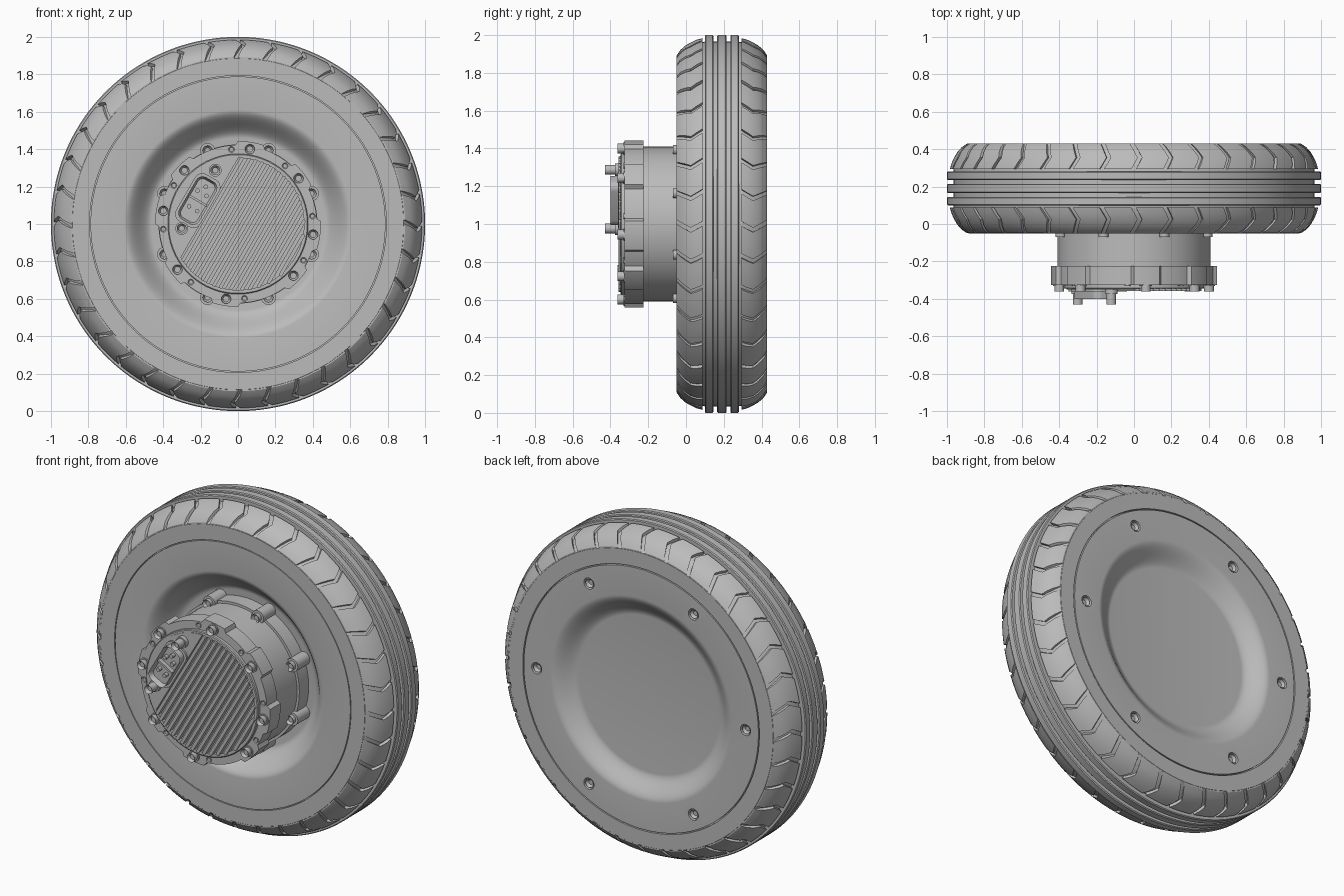
import bpy
import bmesh
from math import sin, cos, radians, pi, sqrt, hypot, atan2

if "Cube" in bpy.data.objects:
    bpy.data.objects.remove(bpy.data.objects["Cube"])

CZ = 1.0      # axle height
MID = 0.19    # tyre centre plane along y
U = radians(60)   # slant of the cooling fins and connector

grey = bpy.data.materials.new("plain grey")
grey.use_nodes = True
COLOUR = (0.5, 0.5, 0.5, 1.0)
grey.diffuse_color = COLOUR
for node in grey.node_tree.nodes:
    if node.type == 'BSDF_PRINCIPLED':
        node.inputs["Base Color"].default_value = COLOUR
        node.inputs["Roughness"].default_value = 0.6

parts = []


def finish(bm, name):
    mesh = bpy.data.meshes.new(name)
    bm.to_mesh(mesh)
    bm.free()
    obj = bpy.data.objects.new(name, mesh)
    mesh.materials.append(grey)
    bpy.context.collection.objects.link(obj)
    parts.append(obj)
    return obj


def lathe(name, profile, steps=144):
    """Turn a closed (radius, y) profile around the axle."""
    bm = bmesh.new()
    verts = [bm.verts.new((r, y, CZ)) for r, y in profile]
    edges = [bm.edges.new((verts[i], verts[(i + 1) % len(verts)])) for i in range(len(verts))
             if profile[i][0] + profile[(i + 1) % len(verts)][0] > 0]
    bmesh.ops.spin(bm, geom=verts + edges, cent=(0, 0, CZ), axis=(0, 1, 0),
                   angle=2 * pi, steps=steps)
    bmesh.ops.remove_doubles(bm, verts=bm.verts, dist=0.0002)
    bmesh.ops.recalc_face_normals(bm, faces=bm.faces)
    return finish(bm, name)


def add_prism(bm, outline, y0, y1, rim=0, depth=0):
    """Extrude an (x, z) outline along y; optionally sink the inside of one end."""
    a = [bm.verts.new((x, y0, CZ + z)) for x, z in outline]
    b = [bm.verts.new((x, y1, CZ + z)) for x, z in outline]
    n = len(a)
    front = bm.faces.new(a)
    faces = [front, bm.faces.new(b)]
    faces += [bm.faces.new((a[i], a[(i + 1) % n], b[(i + 1) % n], b[i])) for i in range(n)]
    bmesh.ops.recalc_face_normals(bm, faces=faces)
    if rim:
        bmesh.ops.inset_region(bm, faces=[front], thickness=rim)
        for v in front.verts:
            v.co.y += depth if y1 > y0 else -depth


def prism(name, outline, y0, y1, rim=0, depth=0):
    bm = bmesh.new()
    add_prism(bm, outline, y0, y1, rim, depth)
    return finish(bm, name)


def circle(x, z, r, n=24):
    return [(x + r * cos(2 * pi * i / n), z + r * sin(2 * pi * i / n)) for i in range(n)]


def polar(r, deg):
    return r * cos(radians(deg)), r * sin(radians(deg))


def slanted(cx, cz, along, across):
    """Point in the slanted frame: along the fins, then across them."""
    return cx + along * cos(U) + across * sin(U), cz + along * sin(U) - across * cos(U)


def round_rect(cx, cz, length, width, r):
    pts = []
    for q, (sx, sy) in enumerate([(1, 1), (-1, 1), (-1, -1), (1, -1)]):
        for i in range(6):
            t = pi / 2 * (q + i / 5)
            pts.append(slanted(cx, cz, sx * (length / 2 - r) + r * cos(t),
                               sy * (width / 2 - r) + r * sin(t)))
    return pts


# Tyre carcass with three centre ribs
half = [(0.72, -0.03), (0.793, -0.03), (0.793, -0.05), (0.885, -0.05), (0.905, -0.03),
        (0.937, 0.01), (0.955, 0.05), (0.963, 0.08), (0.965, 0.10)]
ribs = []
for y0, y1 in [(0.10, 0.145), (0.165, 0.215), (0.235, 0.28)]:
    ribs += [(0.965, y0), (0.995, y0), (1.0, y0 + 0.005), (1.0, y1 - 0.005), (0.995, y1), (0.965, y1)]
lathe("tyre", half[:-1] + ribs + [(r, 2 * MID - y) for r, y in reversed(half[:-1])])

# Chevron shoulder tread blocks: y, outer radius, inner radius, angular shift
section = [(-0.049, 0.893, 0.87, 0.0), (-0.03, 0.921, 0.89, 0.014), (-0.003, 0.945, 0.91, 0.030),
           (0.025, 0.961, 0.93, 0.045), (0.055, 0.975, 0.94, 0.029), (0.087, 0.984, 0.95, 0.010)]
COUNT, SUB = 36, 4
bm = bmesh.new()
for side in (0, 1):
    for k in range(COUNT):
        rows = []
        for y, outer, inner, shift in section:
            y = 2 * MID - y if side else y
            ring = []
            for r, order in ((outer, range(SUB + 1)), (inner, range(SUB, -1, -1))):
                for j in order:
                    t = 2 * pi * k / COUNT + shift + radians(8.6) * j / SUB
                    ring.append(bm.verts.new((r * sin(t), y, CZ + r * cos(t))))
            rows.append(ring)
        n = len(rows[0])
        for p, q in zip(rows, rows[1:]):
            for j in range(n):
                bm.faces.new((p[j], p[(j + 1) % n], q[(j + 1) % n], q[j]))
        bm.faces.new(rows[0])
        bm.faces.new(rows[-1])
bmesh.ops.recalc_face_normals(bm, faces=bm.faces)
finish(bm, "tread_blocks")


# Dished wheel disc, front and back
def dish(r0, r1, y0, y1, steps=14):
    return [(r0 + (r1 - r0) * s, y0 + (y1 - y0) * s * s * (3 - 2 * s))
            for s in (i / steps for i in range(steps + 1))]


front = [(0.80, -0.025), (0.788, -0.025), (0.788, -0.05)] + dish(0.61, 0.46, -0.05, 0.07)
back = [(0.80, 0.405), (0.786, 0.405), (0.786, 0.43)] + dish(0.61, 0.47, 0.43, 0.355)
disc = lathe("wheel_disc", front + [(0, 0.07), (0, 0.355)] + back[::-1])

# Six recessed screws in the back face
bm = bmesh.new()
for k in range(6):
    add_prism(bm, circle(*polar(0.70, 60 * k), 0.034), 0.46, 0.40)
cutter = finish(bm, "screw_hole_cutter")
cutter.hide_render = True
mod = disc.modifiers.new("screw holes", 'BOOLEAN')
mod.operation = 'DIFFERENCE'
mod.solver = 'EXACT'
mod.object = cutter
bpy.context.view_layer.objects.active = disc
bpy.ops.object.modifier_apply(modifier=mod.name)
parts.remove(cutter)
bpy.data.objects.remove(cutter)
for k in range(6):
    prism(f"back_screw_{k + 1}", circle(*polar(0.70, 60 * k), 0.026), 0.424, 0.395, 0.012, 0.015)

# Motor housing with rear lugs and their bolts
lathe("motor_housing", [(0, 0.08), (0.41, 0.08), (0.41, -0.23), (0, -0.23)], 96)
lathe("rear_flange", [(0.30, 0.08), (0.425, 0.08), (0.425, -0.02), (0.30, -0.02)], 96)
for k in range(8):
    x, z = polar(0.425, 22.5 + 45 * k)
    prism(f"rear_lug_{k + 1}", circle(x, z, 0.04), -0.045, 0.08)
    prism(f"rear_bolt_{k + 1}", circle(x, z, 0.026), -0.07, -0.04, 0.011, 0.015)

# Scalloped front flange with bolts
bolts = [81, 37, -8, -43, -99, -143, 170, 135]
outline = []
for a in range(0, 360, 2):
    near = min(abs((a - b + 180) % 360 - 180) for b in bolts)
    outline.append(polar(0.443 if near <= 10 else 0.422, a))
prism("front_flange", outline, -0.325, -0.225)
for k, a in enumerate(bolts):
    x, z = polar(0.405, a)
    prism(f"bolt_washer_{k + 1}", circle(x, z, 0.033), -0.332, -0.32)
    prism(f"front_bolt_{k + 1}", circle(x, z, 0.026), -0.362, -0.32, 0.01, 0.018)
    prism(f"flange_plug_{k + 1}", circle(*polar(0.40, a + 14), 0.016, 16), -0.33, -0.32, 0.005, 0.004)

# Front cover: rim ring and flat panel beside the fins
lathe("cover_ring", [(0.353, -0.31), (0.375, -0.31), (0.375, -0.342), (0.37, -0.346), (0.353, -0.346)], 96)
EDGE = -0.175
span = sqrt(0.36 ** 2 - EDGE ** 2)
turn = atan2(span, -EDGE)
panel = [slanted(0, 0, 0.36 * sin(t), -0.36 * cos(t))
         for t in (turn * (i / 15 - 1) for i in range(31))]
prism("cover_panel", panel, -0.35, -0.31)

# Cooling fins trimmed to the round cover
bm = bmesh.new()
PITCH = 0.035
for k in range(15):
    d = EDGE + 0.018 + PITCH * k
    reach = sqrt(0.357 ** 2 - d * d)
    add_prism(bm, round_rect(*slanted(0, 0, 0, d), 2 * reach, 0.019, 0.007), -0.358, -0.31)
finish(bm, "cooling_fins")

# Slanted connector with pins and two standoffs
cx, cz = -0.215, 0.125
prism("connector_base", round_rect(cx, cz, 0.29, 0.15, 0.045), -0.36, -0.34)
prism("connector_shell", round_rect(cx, cz, 0.26, 0.125, 0.04), -0.40, -0.35, 0.012, 0.03)
for k, (u, v) in enumerate([(0.085, 0), (0.045, -0.028), (0.045, 0.028), (-0.05, -0.025), (-0.05, 0.025)]):
    prism(f"connector_pin_{k + 1}", circle(*slanted(cx, cz, u, v), 0.012, 16), -0.395, -0.36)
prism("connector_divider", round_rect(cx, cz, 0.012, 0.11, 0.004), -0.395, -0.36)
for k, u in enumerate([0.187, -0.172]):
    x, z = slanted(cx, cz, u, 0)
    prism(f"standoff_base_{k + 1}", circle(x, z, 0.034), -0.375, -0.32)
    prism(f"standoff_{k + 1}", circle(x, z, 0.026), -0.43, -0.36, 0.011, 0.02)

# Smooth round surfaces, keep hard edges crisp
bpy.ops.object.select_all(action='DESELECT')
for obj in parts:
    obj.select_set(True)
bpy.context.view_layer.objects.active = parts[0]
bpy.ops.object.shade_smooth_by_angle(angle=radians(28))
